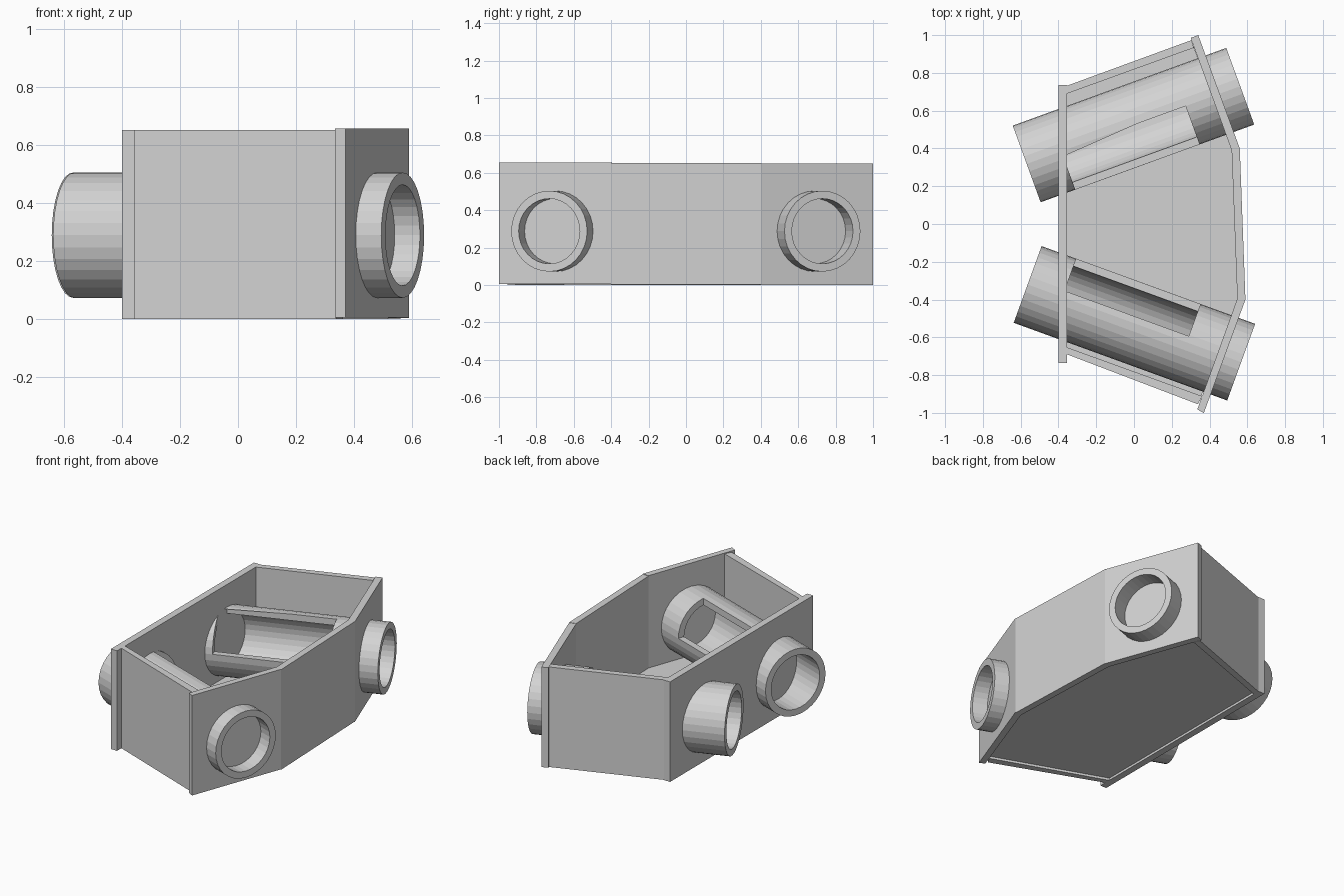
import bpy, bmesh, math
from mathutils import Matrix

if "Cube" in bpy.data.objects:
    bpy.data.objects.remove(bpy.data.objects["Cube"])

grey = bpy.data.materials.new("light_grey")
grey.diffuse_color = (0.65, 0.65, 0.65, 1)
grey.use_nodes = True
grey.node_tree.nodes["Principled BSDF"].inputs["Base Color"].default_value = grey.diffuse_color


def finish(name, bm):
    bmesh.ops.recalc_face_normals(bm, faces=bm.faces)
    me = bpy.data.meshes.new(name)
    bm.to_mesh(me)
    bm.free()
    me.materials.append(grey)
    ob = bpy.data.objects.new(name, me)
    bpy.context.collection.objects.link(ob)
    return ob


def prism(name, outline, z0, z1):
    """Flat outline extruded upward."""
    bm = bmesh.new()
    face = bm.faces.new([bm.verts.new((x, y, z0)) for x, y in outline])
    ext = bmesh.ops.extrude_face_region(bm, geom=[face])
    for v in ext["geom"]:
        if isinstance(v, bmesh.types.BMVert):
            v.co.z = z1
    return finish(name, bm)


# Box walls: each is a plank standing on its edge
prism("back_wall", [(-.40, -.735), (-.355, -.735), (-.355, .735), (-.40, .735)], 0, .65)
prism("left_end_wall", [(-.355, -.69), (.338, -.954), (.362, -.912), (-.355, -.653)], 0, .65)
prism("right_end_wall", [(-.355, .732), (.303, .973), (.317, .933), (-.355, .69)], 0, .65)
prism("left_angled_wall", [(.37, -1.0), (.59, -.40), (.547, -.395), (.335, -.982)], .005, .655)
prism("middle_wall", [(.59, -.40), (.56, .40), (.517, .39), (.547, -.395)], .002, .652)
prism("right_angled_wall", [(.56, .40), (.34, 1.0), (.30, .985), (.517, .39)], 0, .65)

# Floor, slightly recessed under the walls
prism("floor", [(-.36, -.66), (.355, -.915), (.55, -.395), (.52, .39), (.315, .94), (-.36, .70)],
      .015, .055)


# Tubes with the upper inner quarter cut open between the walls
def tube(name, start, angle, side, offset):
    length, r_out, r_in, n = 1.203, .216, .174, 32
    place = Matrix.Translation((start[0], start[1], .288)) @ Matrix.Rotation(math.radians(angle), 4, 'Z')
    bm = bmesh.new()
    rings = []
    for x, r in ((0, r_out), (length, r_out), (length, r_in), (0, r_in)):
        rings.append([bm.verts.new((x, r * math.cos(2 * math.pi * i / n),
                                    r * math.sin(2 * math.pi * i / n))) for i in range(n)])
    for a in range(4):
        p, q = rings[a], rings[(a + 1) % 4]
        for i in range(n):
            j = (i + 1) % n
            bm.faces.new((p[i], p[j], q[j], q[i]))
    bm.transform(place)
    ob = finish(name, bm)

    # window cutter
    bm = bmesh.new()
    bmesh.ops.create_cube(bm, size=1)
    size = .3
    bm.transform(place @ Matrix.Translation((.545, side * (offset + size / 2), .001 + size / 2))
                 @ Matrix.Diagonal((.70, size, size, 1)))
    cutter = finish(name + "_cutter", bm)
    cutter.hide_render = True
    mod = ob.modifiers.new("window", 'BOOLEAN')
    mod.operation = 'DIFFERENCE'
    mod.solver = 'EXACT'
    mod.object = cutter
    deps = bpy.context.evaluated_depsgraph_get()
    mesh = bpy.data.meshes.new_from_object(ob.evaluated_get(deps))
    ob.modifiers.clear()
    ob.data = mesh
    bpy.data.objects.remove(cutter)


tube("right_tube", (-.568, .318), 20, -1, .0)
tube("left_tube", (-.563, -.320), -20, 1, .035)
